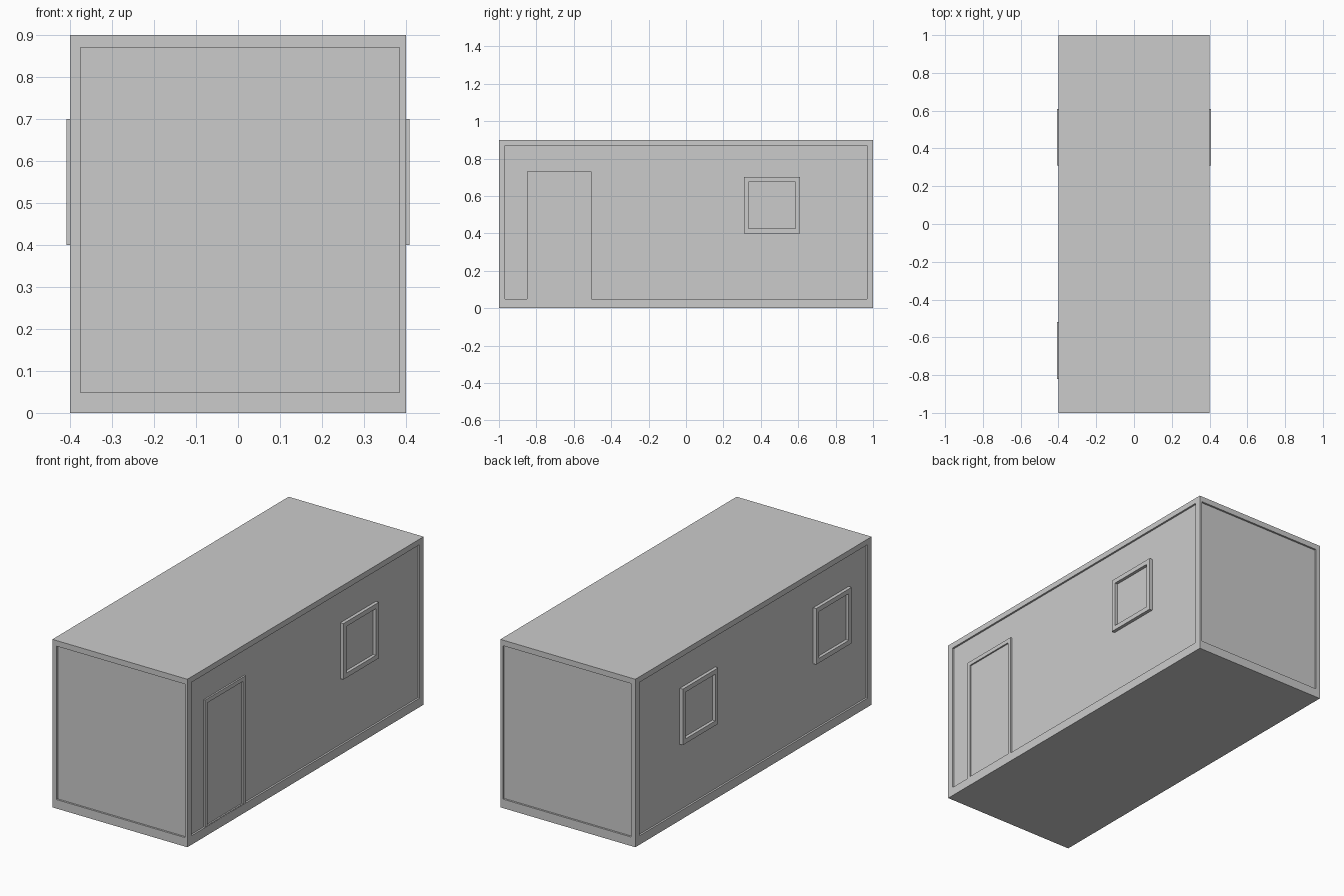
import bpy, bmesh
from mathutils import Vector

if "Cube" in bpy.data.objects:
    bpy.data.objects.remove(bpy.data.objects["Cube"])


def recessed_box(name, lo, hi, recesses):
    """Box whose chosen faces carry a recessed rectangle.
    recesses: list of (axis, sign, inner_lo, inner_hi, depth)."""
    bm = bmesh.new()
    bmesh.ops.create_cube(bm, size=1)
    for v in bm.verts:
        v.co = Vector([hi[i] if v.co[i] > 0 else lo[i] for i in range(3)])
    for axis, sign, a, b, depth in recesses:
        bm.normal_update()
        normal = Vector((0, 0, 0))
        normal[axis] = sign
        plane = hi[axis] if sign > 0 else lo[axis]
        face = next(f for f in bm.faces if f.normal.dot(normal) > 0.99
                    and abs(f.calc_center_median()[axis] - plane) < 1e-5)
        centre = face.calc_center_median()
        bmesh.ops.inset_individual(bm, faces=[face], thickness=0.01)
        u, w = [i for i in range(3) if i != axis]
        for v in face.verts:
            v.co[u] = b[0] if v.co[u] > centre[u] else a[0]
            v.co[w] = b[1] if v.co[w] > centre[w] else a[1]
        inner = bmesh.ops.extrude_discrete_faces(bm, faces=[face])["faces"][0]
        for v in inner.verts:
            v.co -= normal * depth
    bmesh.ops.recalc_face_normals(bm, faces=bm.faces)
    mesh = bpy.data.meshes.new(name)
    bm.to_mesh(mesh)
    bm.free()
    obj = bpy.data.objects.new(name, mesh)
    bpy.context.collection.objects.link(obj)
    return obj


# Cabin shell with a sunken panel on every wall
PANEL = 0.01
end_lo, end_hi = (-0.375, 0.048), (0.385, 0.87)
side_lo, side_hi = (-0.967, 0.048), (0.967, 0.87)
recessed_box("cabin_shell", (-0.4, -1, 0), (0.4, 1, 0.9), [
    (1, -1, end_lo, end_hi, PANEL), (1, 1, end_lo, end_hi, PANEL),
    (0, 1, side_lo, side_hi, PANEL), (0, -1, side_lo, side_hi, PANEL)])


def wall_fitting(name, side, y0, y1, z0, z1, border, sill, outer, depth):
    """Framed opening standing on the wall panel, facing +x or -x."""
    x = sorted((side * 0.388, side * outer))
    recessed_box(name, (x[0], y0, z0), (x[1], y1, z1), [
        (0, side, (y0 + border, z0 + sill), (y1 - border, z1 - border), depth)])


# Windows: one on the door side, two on the opposite side
for name, side, y in (("window_right", 1, 0.46),
                      ("window_left_back", -1, 0.46),
                      ("window_left_front", -1, -0.67)):
    wall_fitting(name, side, y - 0.15, y + 0.15, 0.40, 0.70, 0.025, 0.025,
                 0.408, 0.017)

# Door set in its frame
wall_fitting("door", 1, -0.85, -0.505, 0.046, 0.73, 0.022, 0.006, 0.399, 0.008)
